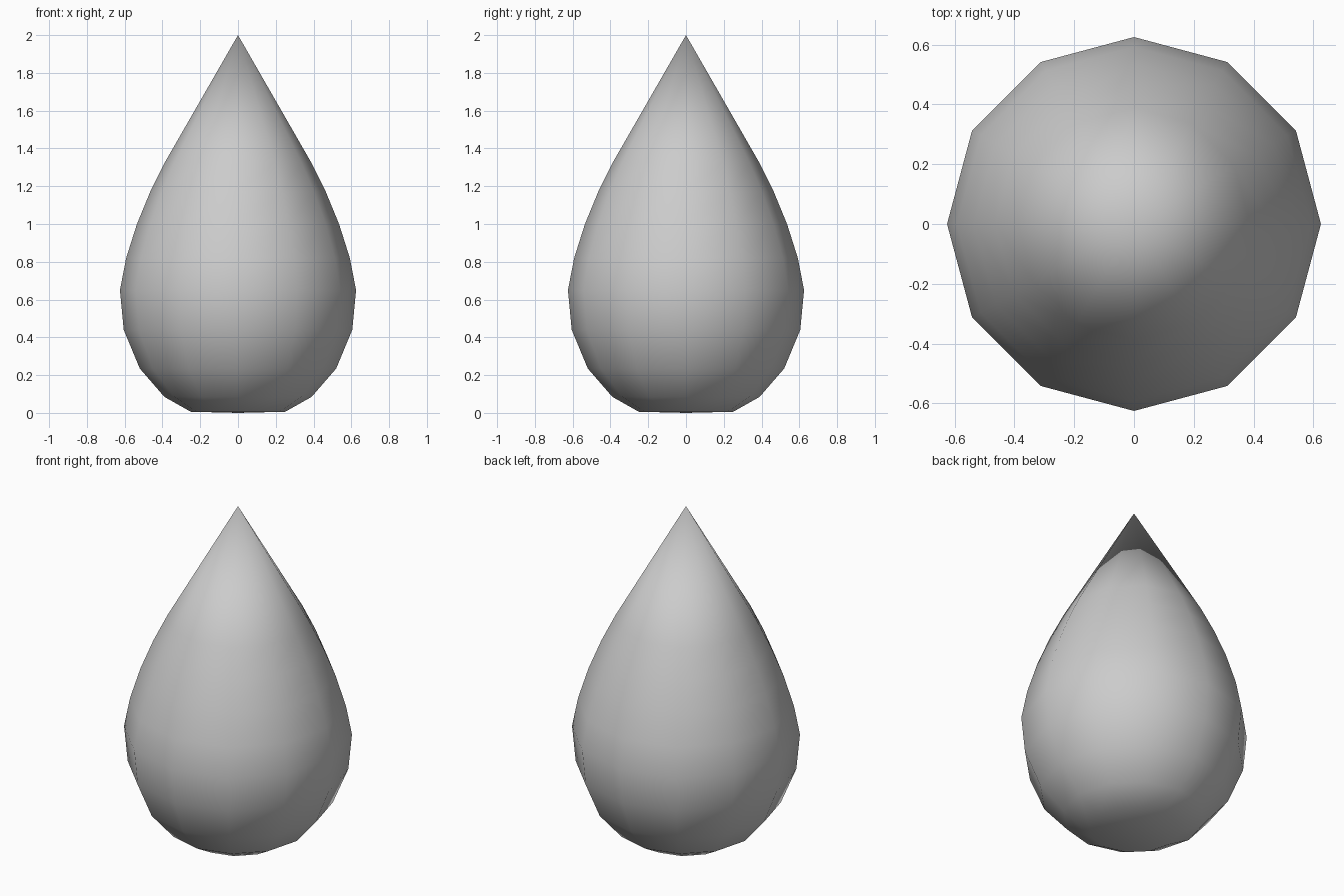
import bpy, bmesh
from math import cos, sin, pi

if "Cube" in bpy.data.objects:
    bpy.data.objects.remove(bpy.data.objects["Cube"])

SIDES = 12
# (radius, height) of each ring, bottom to top
RINGS = [(0.25, 0.006), (0.39, 0.085), (0.52, 0.235), (0.605, 0.44), (0.625, 0.65),
         (0.592, 0.82), (0.535, 1.0), (0.465, 1.17), (0.388, 1.325)]

bm = bmesh.new()
loops = [[bm.verts.new((r * cos(2 * pi * i / SIDES), r * sin(2 * pi * i / SIDES), z))
          for i in range(SIDES)] for r, z in RINGS]
bottom = bm.verts.new((0, 0, 0))
tip = bm.verts.new((0, 0, 2))

# Side walls, rounded base fan and pointed tip fan
for i in range(SIDES):
    j = (i + 1) % SIDES
    for a, b in zip(loops, loops[1:]):
        bm.faces.new((a[i], a[j], b[j], b[i]))
    bm.faces.new((bottom, loops[0][j], loops[0][i]))
    bm.faces.new((tip, loops[-1][i], loops[-1][j]))

# Fully smooth shading, including the tip
for f in bm.faces:
    f.smooth = True

mesh = bpy.data.meshes.new("teardrop")
bm.to_mesh(mesh)
bm.free()
bpy.context.collection.objects.link(bpy.data.objects.new("teardrop", mesh))
